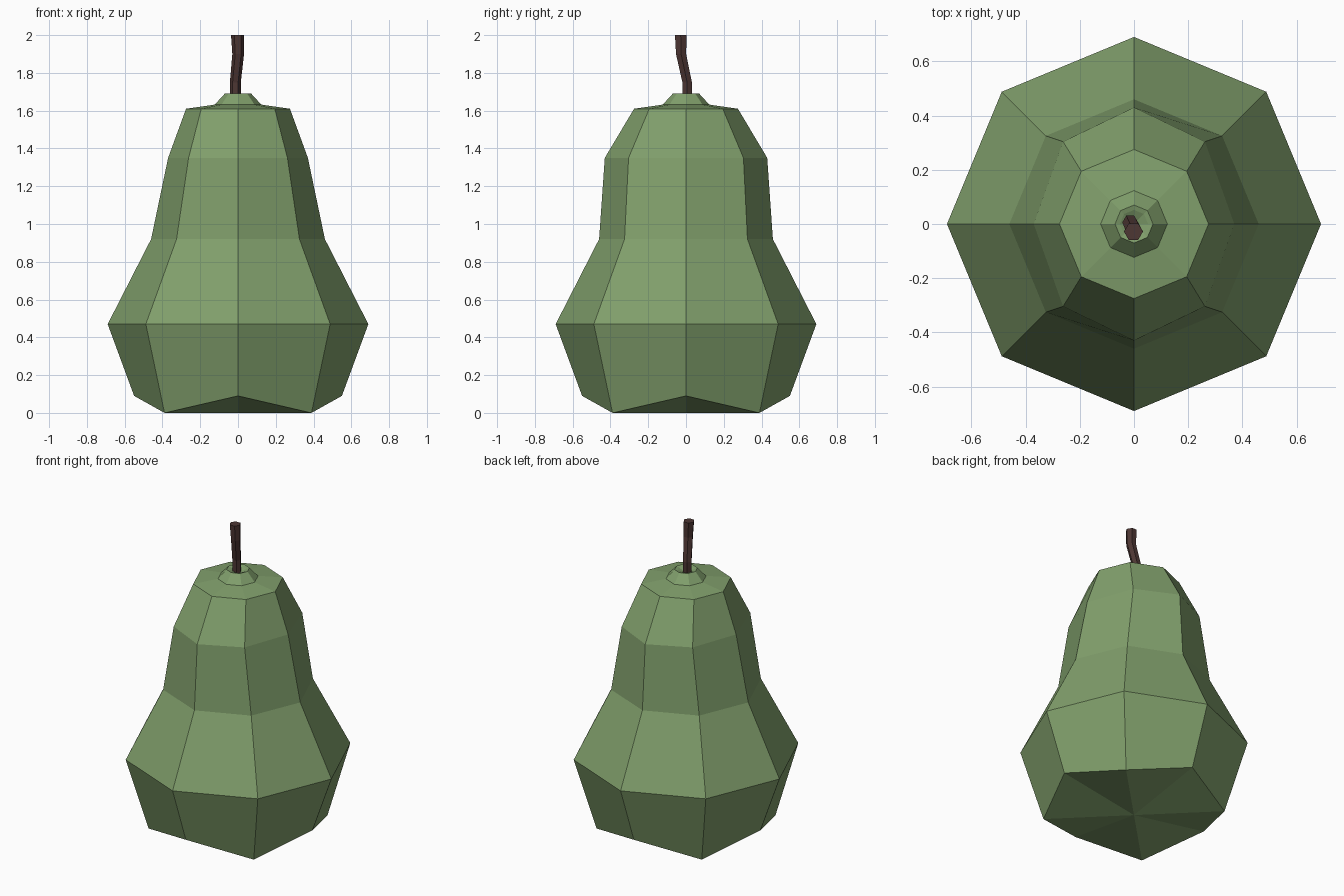
import bpy, bmesh, math
from mathutils import Vector

if "Cube" in bpy.data.objects:
    bpy.data.objects.remove(bpy.data.objects["Cube"])


def material(name, rgb):
    m = bpy.data.materials.new(name)
    m.diffuse_color = (*rgb, 1)
    m.use_nodes = True
    m.node_tree.nodes["Principled BSDF"].inputs["Base Color"].default_value = m.diffuse_color
    return m


def loft(name, rings, mat, start=None, end=None):
    """Bridge rings of points, closing the ends with a fan to a tip point."""
    bm = bmesh.new()
    loops = [[bm.verts.new(p) for p in ring] for ring in rings]
    n = len(loops[0])
    for a, b in zip(loops, loops[1:]):
        for i in range(n):
            j = (i + 1) % n
            bm.faces.new((a[i], a[j], b[j], b[i]))
    for loop, tip in ((loops[0], start), (loops[-1], end)):
        if tip:
            t = bm.verts.new(tip)
            for i in range(n):
                bm.faces.new((loop[i], loop[(i + 1) % n], t))
    bmesh.ops.recalc_face_normals(bm, faces=bm.faces)
    me = bpy.data.meshes.new(name)
    bm.to_mesh(me)
    bm.free()
    me.materials.append(mat)
    ob = bpy.data.objects.new(name, me)
    bpy.context.collection.objects.link(ob)
    return ob


def ring(n, rx, ry, z, x=0, y=0):
    return [Vector((x + rx * math.cos(math.tau * i / n),
                    y + ry * math.sin(math.tau * i / n), z)) for i in range(n)]


green = material("pear_green", (0.22, 0.35, 0.15))
brown = material("stem_brown", (0.075, 0.038, 0.034))

# Fruit body: octagonal rings, with alternate base corners raised
base = ring(8, 0.55, 0.55, 0)
for p in base[::2]:
    p.z = 0.09
profile = [(0.69, 0.69, 0.47), (0.46, 0.46, 0.92),
           (0.37, 0.43, 1.35), (0.275, 0.275, 1.61)]
loft("pear_body", [base] + [ring(8, *p) for p in profile], green,
     start=(0, 0, 0), end=(0, 0, 1.65))

# Collar around the stem, with a shallow dip inside
loft("stem_collar", [ring(8, 0.125, 0.125, 1.63), ring(8, 0.07, 0.07, 1.69),
                     ring(8, 0.052, 0.052, 1.685)], green, end=(0, 0, 1.66))

# Bent six-sided stem
path = [(-0.014, 0.006, 1.65, 0.029), (-0.014, 0.006, 1.75, 0.029),
        (0.001, -0.026, 1.90, 0.031), (-0.002, -0.028, 2.0, 0.035)]
loft("stem", [ring(6, r, r, z, x, y) for x, y, z, r in path], brown,
     start=path[0][:3], end=path[-1][:3])
